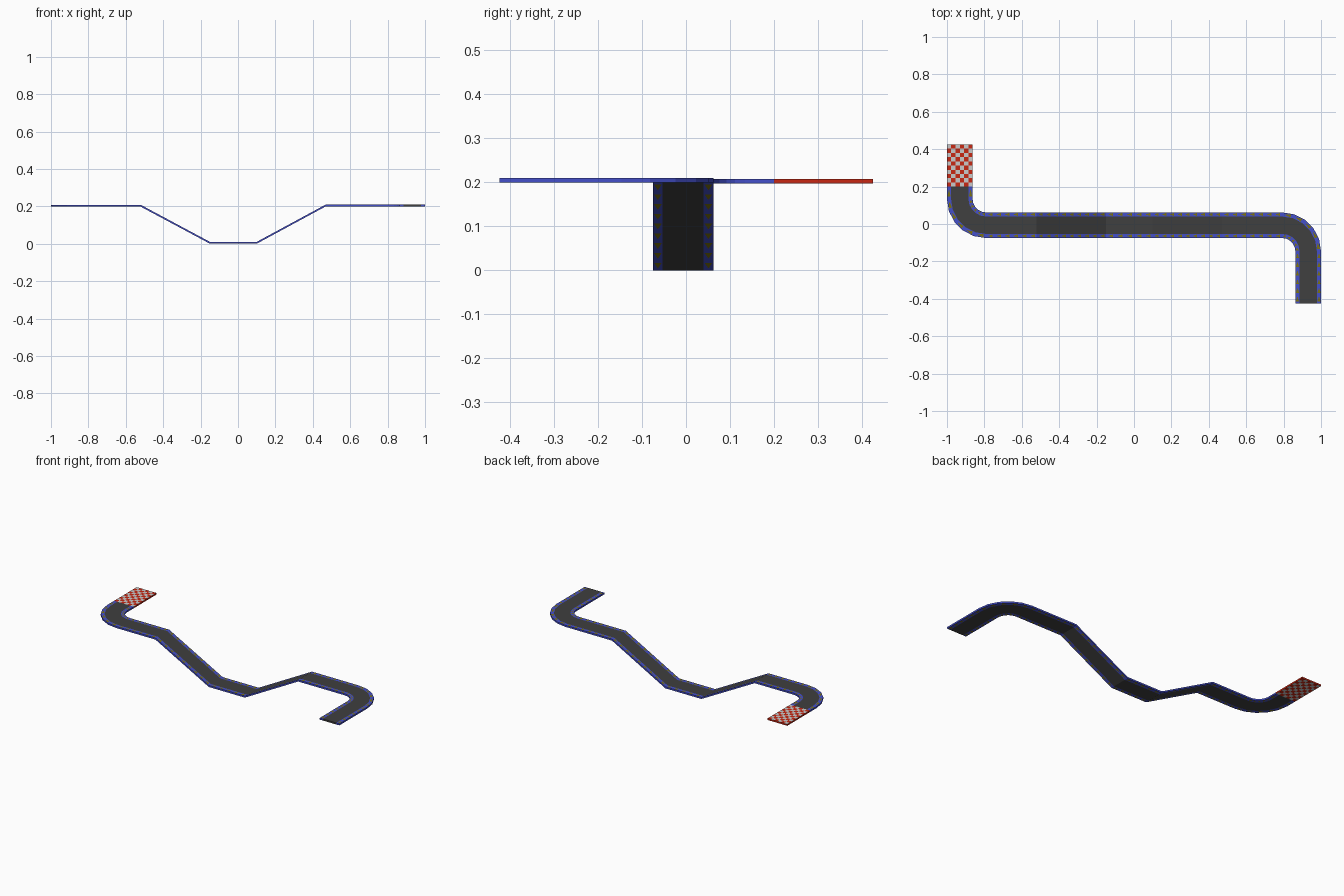
import bpy, bmesh, math
from mathutils import Vector

if "Cube" in bpy.data.objects:
    bpy.data.objects.remove(bpy.data.objects["Cube"])

HALF, CURB, THICK = 0.0685, 0.022, 0.01
YC, XE, R = -0.0065, 0.9315, 0.14


def material(name, rgb):
    m = bpy.data.materials.new(name)
    m.diffuse_color = (*rgb, 1)
    m.use_nodes = True
    m.node_tree.nodes["Principled BSDF"].inputs["Base Color"].default_value = m.diffuse_color
    return m


asphalt = material("asphalt", (0.05, 0.05, 0.05))
blue = material("curb blue", (0.06, 0.08, 0.6))
yellow = material("curb yellow", (0.2, 0.17, 0.005))
red = material("check red", (0.58, 0.02, 0.006))
white = material("check white", (0.6, 0.6, 0.6))


def finish(name, bm, mats):
    bmesh.ops.remove_doubles(bm, verts=bm.verts, dist=0.0002)
    bmesh.ops.recalc_face_normals(bm, faces=bm.faces)
    me = bpy.data.meshes.new(name)
    bm.to_mesh(me)
    bm.free()
    for m in mats:
        me.materials.append(m)
    ob = bpy.data.objects.new(name, me)
    bpy.context.collection.objects.link(ob)


def add(bm, pts, mat):
    f = bm.faces.new([bm.verts.new(p) for p in pts])
    f.material_index = mat


DOWN = Vector((0, 0, -THICK))


def slab(bm, pts, mat):
    """Same painted face on the top and on the underside."""
    add(bm, pts, mat)
    add(bm, [p + DOWN for p in reversed(pts)], mat)


def wall(bm, a, b, mat):
    add(bm, [a, b, b + DOWN, a + DOWN], mat)


# Centre line as (position, sideways direction) stations
stations = []


def station(x, y, z, sx, sy):
    stations.append((Vector((x, y, z + THICK)), Vector((sx, sy, 0))))


def straight(a, b, side):
    a, b = Vector(a), Vector(b)
    n = max(1, round((b - a).length / 0.046))
    for i in range(n):
        station(*a.lerp(b, i / n), *side)


ZL, ZR, cx = 0.198, 0.2, XE - R
straight((-XE, 0.2, ZL), (-XE, YC + R, ZL), (1, 0))
for i in range(5):                                   # left bend
    t = math.pi + i * math.pi / 10
    station(-cx + R * math.cos(t), YC + R + R * math.sin(t), ZL, -math.cos(t), -math.sin(t))
profile = [(-cx, ZL), (-0.52, ZL), (-0.15, 0), (0.1, 0), (0.47, ZR), (cx, ZR)]
for (x0, z0), (x1, z1) in zip(profile, profile[1:]):  # dip
    straight((x0, YC, z0), (x1, YC, z1), (0, 1))
for i in range(5):                                   # right bend
    t = math.pi / 2 - i * math.pi / 10
    station(cx + R * math.cos(t), YC - R + R * math.sin(t), ZR, math.cos(t), math.sin(t))
straight((XE, YC - R, ZR), (XE, -0.424, ZR), (1, 0))
station(XE, -0.424, ZR, 1, 0)

# Road deck and patterned curbs
road, curbs = bmesh.new(), bmesh.new()
for (p0, s0), (p1, s1) in zip(stations, stations[1:]):
    inner = HALF - CURB
    slab(road, [p0 - s0 * inner, p1 - s1 * inner, p1 + s1 * inner, p0 + s0 * inner], 0)
    for k in (-1, 1):
        o0, o1 = p0 + s0 * HALF * k, p1 + s1 * HALF * k
        i0, i1 = p0 + s0 * inner * k, p1 + s1 * inner * k

        def at(u, v):
            return o0.lerp(i0, v).lerp(o1.lerp(i1, v), u)
        p, q, r = at(0.78, 0.1), at(0.78, 0.9), at(0.2, 0.5)
        slab(curbs, [p, q, r], 1)
        for f in ([o0, i0, r], [i0, i1, q, r], [i1, o1, p, q], [o1, o0, r, p]):
            slab(curbs, f, 0)
        wall(curbs, o0, o1, 0)
for pos, s in (stations[0], stations[-1]):           # end caps
    wall(road, pos - s * inner, pos + s * inner, 0)
    for k in (-1, 1):
        wall(curbs, pos + s * inner * k, pos + s * HALF * k, 0)
finish("road_deck", road, [asphalt])
finish("curbs", curbs, [blue, yellow])

# Chequered start plate with red rim
plate = bmesh.new()
NX, NY, Y0, Y1 = 6, 10, 0.2, 0.425


def cell(i, j):
    return Vector((-XE - HALF + 2 * HALF * i / NX, Y0 + (Y1 - Y0) * j / NY, ZL + THICK))


for i in range(NX):
    for j in range(NY):
        slab(plate, [cell(i, j), cell(i + 1, j), cell(i + 1, j + 1), cell(i, j + 1)], (i + j) % 2)
for i in range(NX):
    for j in (0, NY):
        wall(plate, cell(i, j), cell(i + 1, j), 0)
for j in range(NY):
    for i in (0, NX):
        wall(plate, cell(i, j), cell(i, j + 1), 0)
finish("start_plate", plate, [red, white])
